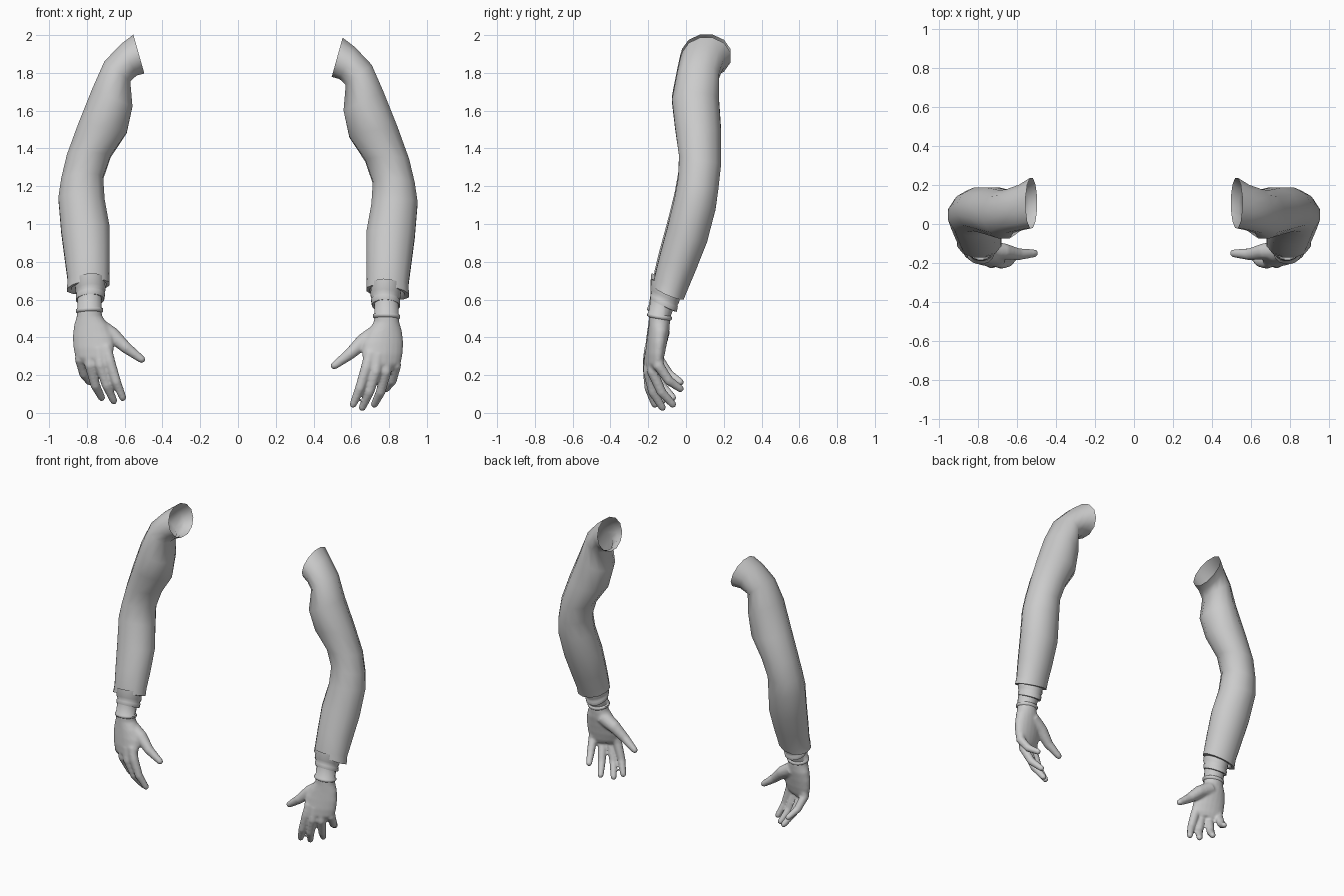
import bpy, bmesh
from math import sin, cos, pi, radians
from mathutils import Vector

cube = bpy.data.objects.get("Cube")
if cube:
    bpy.data.objects.remove(cube)

grey = bpy.data.materials.new("light_grey")
grey.use_nodes = True
colour = (0.6, 0.6, 0.6, 1)
grey.diffuse_color = colour
grey.node_tree.nodes["Principled BSDF"].inputs["Base Color"].default_value = colour


def place(p, side):
    """Left arm points stay; right arm is mirrored and held slightly higher."""
    if side > 0:
        return Vector(p)
    return Vector((-p[0], p[1], p[2] * 0.99 + 0.036))


def loft(bm, rings, side, sides, cap=False):
    """Skin ellipses given as (centre, first half axis, second half axis)."""
    loops = []
    for c, u, v in rings:
        loops.append([bm.verts.new(place(c + u * cos(a) + v * sin(a), side))
                      for a in (2 * pi * (i + 0.5) / sides for i in range(sides))])
    for a, b in zip(loops, loops[1:]):
        for i in range(sides):
            j = (i + 1) % sides
            bm.faces.new((a[i], a[j], b[j], b[i]))
    if cap:
        bm.faces.new(loops[0])
        bm.faces.new(loops[-1])


def section(inner_x, inner_z, outer_x, outer_z, front, back, tilt):
    """Ring from its inner and outer edge, its depth, and how far the back drops."""
    c = Vector(((inner_x + outer_x) / 2, (front + back) / 2, (inner_z + outer_z) / 2))
    u = Vector(((outer_x - inner_x) / 2, 0, (outer_z - inner_z) / 2))
    return c, u, Vector((0, (back - front) / 2, -tilt))


def tube(bm, points, radii, side, sides=12):
    """Closed round tube with a domed tip."""
    pts = [Vector(p) for p in points]
    end = (pts[-1] - pts[-2]).normalized()
    r = radii[-1]
    pts += [pts[-1] + end * r * 0.6, pts[-1] + end * r * 0.95]
    radii = list(radii) + [r * 0.8, r * 0.3]
    rings = []
    for i, p in enumerate(pts):
        d = (pts[min(i + 1, len(pts) - 1)] - pts[max(i - 1, 0)]).normalized()
        u = d.cross(Vector((0, 1, 0))).normalized()
        rings.append((p, u * radii[i], d.cross(u) * radii[i]))
    loft(bm, rings, side, sides, True)


def finish(bm, name, angle):
    bmesh.ops.recalc_face_normals(bm, faces=bm.faces)
    mesh = bpy.data.meshes.new(name)
    bm.to_mesh(mesh)
    bm.free()
    mesh.materials.append(grey)
    ob = bpy.data.objects.new(name, mesh)
    bpy.context.collection.objects.link(ob)
    bpy.ops.object.select_all(action='DESELECT')
    ob.select_set(True)
    bpy.context.view_layer.objects.active = ob
    bpy.ops.object.shade_smooth_by_angle(angle=radians(angle))
    return ob


# Sleeve rings run from the open shoulder to the cuff, then fold inside
SLEEVE = [
    (.495, 1.775, .555, 1.99, -.025, .24, 0),
    (.535, 1.765, .62, 1.94, -.035, .205, 0),
    (.568, 1.735, .71, 1.845, -.05, .18, 0),
    (.555, 1.6, .775, 1.70, -.078, .178, 0),
    (.585, 1.46, .85, 1.51, -.06, .19, .01),
    (.67, 1.335, .91, 1.34, -.04, .19, .02),
    (.71, 1.22, .94, 1.21, -.045, .175, .03),
    (.702, 1.1, .955, 1.11, -.065, .16, .03),
    (.675, .95, .94, .93, -.105, .115, .035),
    (.675, .8, .92, .78, -.145, .055, .035),
    (.678, .7, .905, .67, -.17, .01, .035),
    (.675, .655, .91, .62, -.175, -.01, .035),
    (.695, .65, .885, .625, -.165, -.025, .03),
    (.71, .70, .87, .68, -.155, -.03, .03),
]
# Banded inner cuff
INNER_CUFF = [
    (.705, .68, .865, .67, -.185, -.025, .035),
    (.70, .625, .862, .615, -.19, -.035, .035),
    (.708, .605, .855, .598, -.185, -.045, .033),
    (.703, .598, .86, .59, -.19, -.042, .033),
    (.708, .57, .858, .565, -.19, -.048, .033),
    (.722, .57, .848, .565, -.18, -.06, .03),
]
# Wrist with the thin hem of the glove
WRIST = [
    (.72, .59, .85, .59, -.185, -.06, .025),
    (.722, .525, .852, .52, -.2, -.08, .01),
    (.712, .52, .86, .515, -.206, -.074, .01),
    (.712, .508, .86, .503, -.207, -.074, .01),
    (.722, .5, .852, .497, -.2, -.08, .01),
]
# Palm: centre, half width, half thickness, and twist of the outer edge backwards
PALM = [
    ((.787, -.14, .53), .062, .055, 0),
    ((.786, -.14, .48), .068, .056, 0),
    ((.777, -.145, .43), .092, .056, .008),
    ((.768, -.155, .37), .107, .053, .014),
    ((.764, -.165, .31), .108, .049, .02),
    ((.763, -.172, .26), .098, .042, .024),
    ((.763, -.172, .235), .075, .03, .022),
]
# Digits as joint positions from knuckle to tip
DIGITS = {
    "index": [(.70, -.19, .32), (.68, -.2, .24), (.645, -.195, .13), (.61, -.165, .045)],
    "middle": [(.74, -.19, .31), (.73, -.198, .22), (.695, -.175, .11), (.658, -.125, .028)],
    "ring": [(.785, -.175, .31), (.783, -.178, .22), (.755, -.13, .11), (.722, -.07, .045)],
    "pinky": [(.825, -.15, .33), (.835, -.145, .25), (.815, -.09, .17), (.785, -.03, .128)],
    "thumb": [(.75, -.135, .43), (.665, -.14, .38), (.59, -.155, .31), (.51, -.15, .25)],
}

for side, label in ((1, "left"), (-1, "right")):
    for part, data, sides in (("sleeve", SLEEVE, 12), ("inner_cuff", INNER_CUFF, 16),
                              ("wrist", WRIST, 16)):
        bm = bmesh.new()
        loft(bm, [section(*row) for row in data], side, sides)
        finish(bm, f"{label}_{part}", 60)

    # Hand: palm and digits fused into one smooth skin
    bm = bmesh.new()
    palm = [(Vector(c), Vector((w, twist, 0)), Vector((0, t, 0))) for c, w, t, twist in PALM]
    loft(bm, palm, side, 20, True)
    for digit, joints in DIGITS.items():
        radii = (.05, .042, .031, .021) if digit == "thumb" else (.03, .03, .026, .02)
        tube(bm, joints, radii, side)
    hand = finish(bm, f"{label}_hand", 180)
    remesh = hand.modifiers.new("fuse", 'REMESH')
    remesh.mode = 'VOXEL'
    remesh.voxel_size = 0.008
    remesh.use_smooth_shade = True
    soften = hand.modifiers.new("soften", 'SMOOTH')
    soften.factor = 0.5
    soften.iterations = 5
